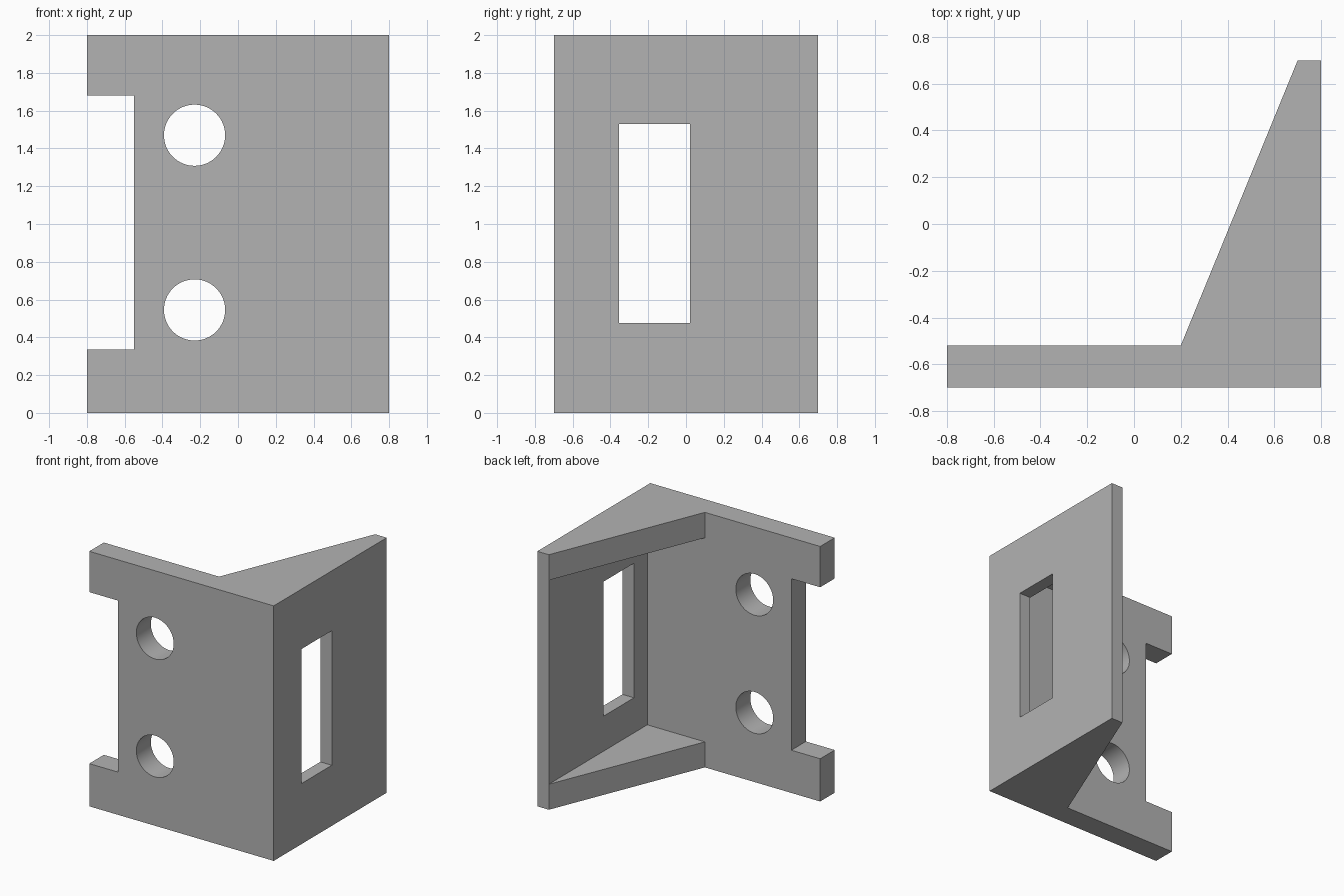
import bpy
import bmesh
import math
from mathutils import Matrix, Vector

cube = bpy.data.objects.get("Cube")
if cube:
    bpy.data.objects.remove(cube, do_unlink=True)

HEIGHT = 2.0
grey = bpy.data.materials.new("plain_grey")
grey.use_nodes = True
colour = (0.45, 0.45, 0.45, 1)
grey.diffuse_color = colour
grey.node_tree.nodes["Principled BSDF"].inputs["Base Color"].default_value = colour


def new_object(name, bm):
    bmesh.ops.recalc_face_normals(bm, faces=bm.faces)
    mesh = bpy.data.meshes.new(name)
    bm.to_mesh(mesh)
    bm.free()
    mesh.materials.append(grey)
    obj = bpy.data.objects.new(name, mesh)
    bpy.context.collection.objects.link(obj)
    return obj


def prism(name, outline, bottom, top):
    bm = bmesh.new()
    face = bm.faces.new([bm.verts.new((x, y, bottom)) for x, y in outline])
    ext = bmesh.ops.extrude_face_region(bm, geom=[face])
    verts = [v for v in ext["geom"] if isinstance(v, bmesh.types.BMVert)]
    bmesh.ops.translate(bm, verts=verts, vec=(0, 0, top - bottom))
    return new_object(name, bm)


def box(name, low, high):
    (x0, y0, z0), (x1, y1, z1) = low, high
    return prism(name, [(x0, y0), (x1, y0), (x1, y1), (x0, y1)], z0, z1)


def hole(name, x, z, radius):
    bm = bmesh.new()
    matrix = Matrix.Translation(Vector((x, -0.6, z))) @ Matrix.Rotation(math.pi / 2, 4, "X")
    bmesh.ops.create_cone(bm, cap_ends=True, segments=64, radius1=radius,
                          radius2=radius, depth=0.6, matrix=matrix)
    return new_object(name, bm)


# Full-height bracket outline: front plate, sloped gusset, side plate
bracket = prism("corner_bracket",
                [(-0.8, -0.7), (0.8, -0.7), (0.8, 0.7), (0.7, 0.7), (0.2, -0.52), (-0.8, -0.52)],
                0, HEIGHT)

# Openings: hollow between the gussets, side window, edge notch, bolt holes
cutters = [
    box("hollow_cutter", (0.1, -0.52, 0.2), (0.7, 0.9, HEIGHT - 0.2)),
    box("window_cutter", (0.6, -0.355, 0.475), (1.0, 0.02, 1.53)),
    box("notch_cutter", (-1.0, -0.9, 0.335), (-0.55, -0.4, 1.68)),
    hole("lower_hole_cutter", -0.23, 0.545, 0.162),
    hole("upper_hole_cutter", -0.23, 1.47, 0.162),
]
bpy.ops.object.select_all(action="DESELECT")
bpy.context.view_layer.objects.active = bracket
bracket.select_set(True)
for cutter in cutters:
    cutter.hide_render = True
    mod = bracket.modifiers.new(cutter.name, "BOOLEAN")
    mod.operation = "DIFFERENCE"
    mod.solver = "EXACT"
    mod.object = cutter
    bpy.ops.object.modifier_apply(modifier=mod.name)
    bpy.data.objects.remove(cutter, do_unlink=True)

# Smooth hole walls, crisp plate edges
bpy.ops.object.shade_smooth_by_angle(angle=math.radians(30))
